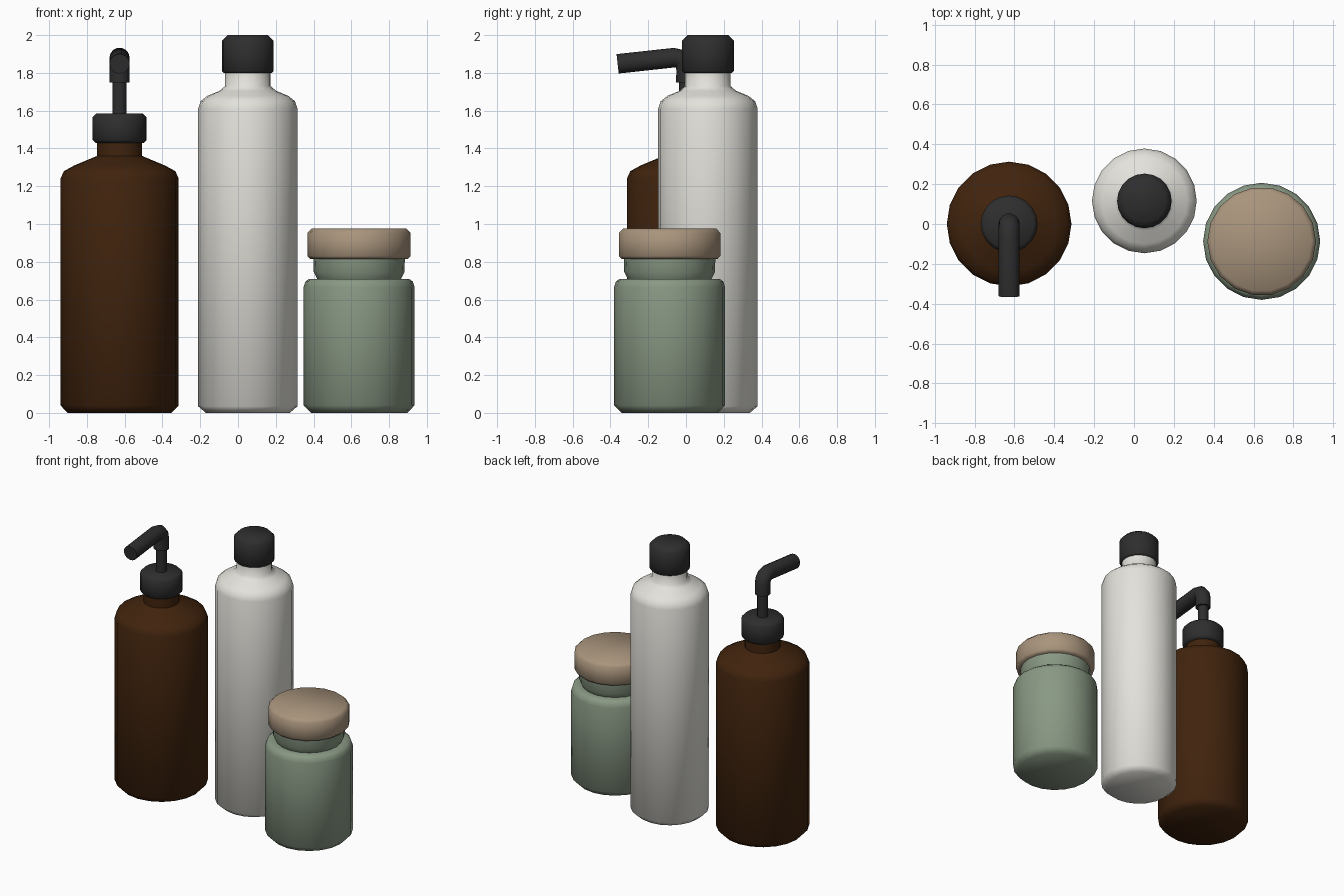
import bpy, bmesh, math
from mathutils import Vector

cube = bpy.data.objects.get("Cube")
if cube:
    bpy.data.objects.remove(cube, do_unlink=True)


def material(name, rgb):
    m = bpy.data.materials.new(name)
    m.use_nodes = True
    m.diffuse_color = (*rgb, 1)
    m.node_tree.nodes["Principled BSDF"].inputs["Base Color"].default_value = (*rgb, 1)
    return m


amber = material("amber brown", (0.052, 0.017, 0.004))
white = material("warm white", (0.77, 0.76, 0.71))
sage = material("sage green", (0.25, 0.315, 0.23))
tan = material("wood tan", (0.40, 0.30, 0.205))
black = material("soft black", (0.027, 0.027, 0.028))


def skin(name, rings, mat, location, angle):
    """Bridge equal rings of points, close both ends and shade the result."""
    bm = bmesh.new()
    loops = [[bm.verts.new(p) for p in ring] for ring in rings]
    n = len(loops[0])
    for a, b in zip(loops, loops[1:]):
        for i in range(n):
            j = (i + 1) % n
            bm.faces.new((a[i], a[j], b[j], b[i]))
    bm.faces.new(loops[0][::-1])
    bm.faces.new(loops[-1])
    bmesh.ops.recalc_face_normals(bm, faces=bm.faces)
    mesh = bpy.data.meshes.new(name)
    bm.to_mesh(mesh)
    bm.free()
    mesh.materials.append(mat)
    ob = bpy.data.objects.new(name, mesh)
    bpy.context.collection.objects.link(ob)
    ob.location = (*location, 0)
    bpy.ops.object.select_all(action="DESELECT")
    ob.select_set(True)
    bpy.context.view_layer.objects.active = ob
    bpy.ops.object.shade_smooth_by_angle(angle=math.radians(angle))
    return ob


def lathe(name, profile, mat, location, sides=20, angle=50):
    """Turn a (radius, height) profile around the vertical axis."""
    turns = [2 * math.pi * i / sides for i in range(sides)]
    rings = [[(r * math.cos(t), r * math.sin(t), z) for t in turns] for r, z in profile]
    return skin(name, rings, mat, location, angle)


def cap_profile(r, low, high, bevel_low, bevel_high):
    return [(r - bevel_low, low), (r, low + bevel_low),
            (r, high - bevel_high), (r - bevel_high, high)]


def tube(name, path, r, mat, location, sides=14):
    """Sweep a circle along a path lying in the YZ plane."""
    pts = [Vector((0, y, z)) for y, z in path]
    side = Vector((1, 0, 0))
    rings = []
    for i, p in enumerate(pts):
        along = (pts[min(i + 1, len(pts) - 1)] - pts[max(i - 1, 0)]).normalized()
        up = along.cross(side)
        turns = [2 * math.pi * k / sides for k in range(sides)]
        rings.append([p + r * (math.cos(t) * side + math.sin(t) * up) for t in turns])
    return skin(name, rings, mat, location, 50)


# Pump bottle
pump = (-0.627, 0)
lathe("pump_bottle", [(0.275, 0), (0.313, 0.04), (0.313, 1.24), (0.295, 1.28),
                      (0.24, 1.31), (0.12, 1.36), (0.12, 1.45)], amber, pump)
lathe("pump_collar", cap_profile(0.143, 1.43, 1.585, 0.015, 0.02), black, pump)
lathe("pump_stem", [(0.037, 1.57), (0.037, 1.78)], black, pump, 14)
tube("pump_spout", [(0, 1.75), (0, 1.82), (-0.006, 1.85), (-0.025, 1.873),
                    (-0.06, 1.881), (-0.362, 1.848)], 0.053, black, pump)

# Tall bottle
tall = (0.052, 0.116)
lathe("tall_bottle", [(0.222, 0), (0.263, 0.035), (0.263, 1.61), (0.25, 1.65),
                      (0.215, 1.678), (0.15, 1.705), (0.12, 1.73), (0.12, 1.82)], white, tall)
lathe("tall_cap", cap_profile(0.137, 1.80, 2.0, 0.01, 0.03), black, tall)

# Short jar
jar = (0.641, -0.087)
lathe("jar_body", [(0.255, 0), (0.294, 0.04), (0.294, 0.665), (0.284, 0.695), (0.265, 0.71),
                   (0.222, 0.71), (0.24, 0.745), (0.243, 0.83)], sage, jar)
lathe("jar_lid", cap_profile(0.273, 0.815, 0.975, 0.015, 0.022), tan, jar, 18)
